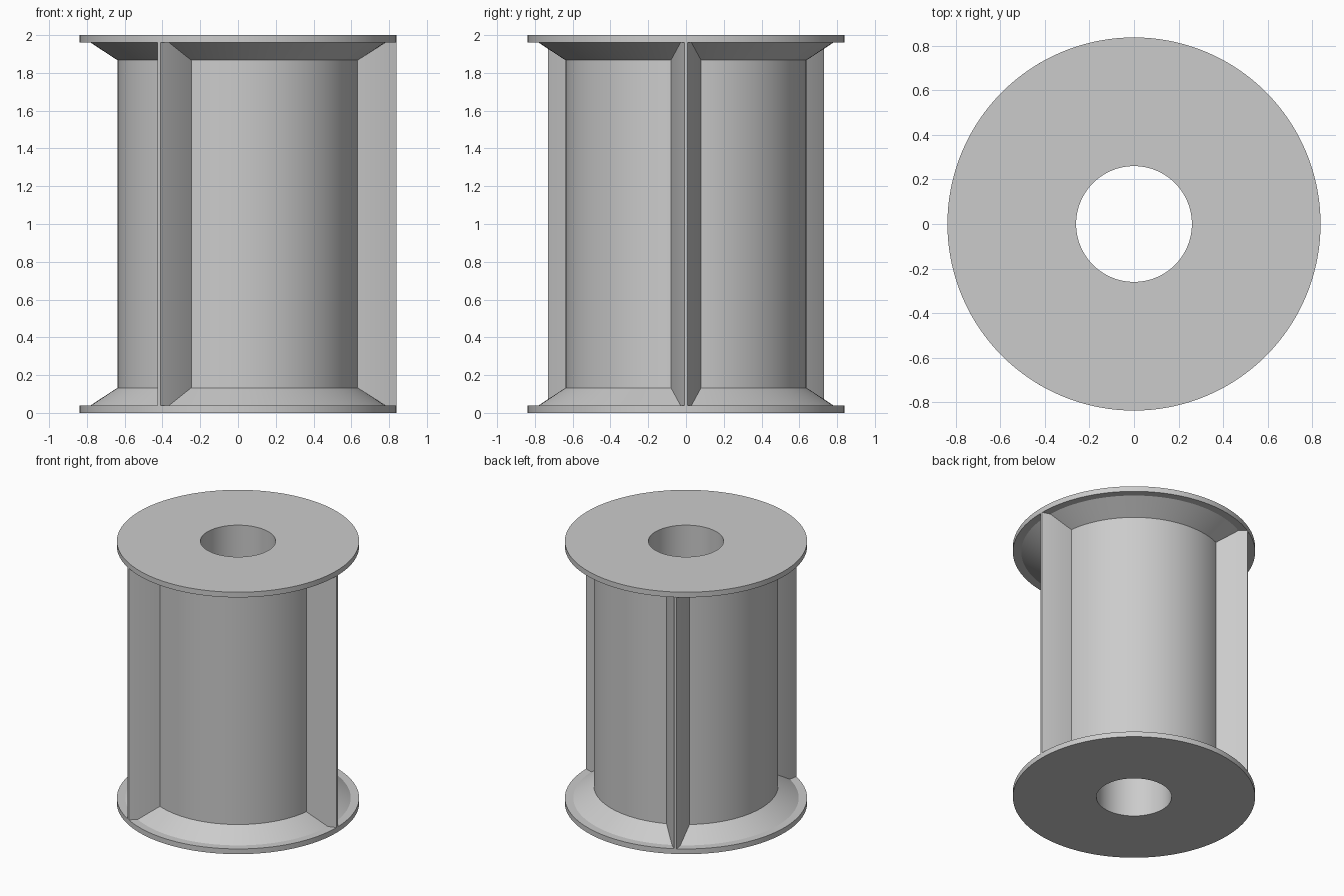
import bpy, bmesh, math
from mathutils import Matrix

cube = bpy.data.objects.get("Cube")
if cube:
    bpy.data.objects.remove(cube)

grey = bpy.data.materials.new("light grey")
grey.use_nodes = True
GREY = (0.6, 0.6, 0.6, 1)
grey.diffuse_color = GREY
grey.node_tree.nodes["Principled BSDF"].inputs["Base Color"].default_value = GREY

HEIGHT, RIM, CORE, HOLE = 2.0, 0.838, 0.638, 0.26
FLANGE, SEGMENTS = 0.04, 128


def finish(name, bm):
    bmesh.ops.recalc_face_normals(bm, faces=bm.faces[:])
    mesh = bpy.data.meshes.new(name)
    bm.to_mesh(mesh)
    bm.free()
    mesh.materials.append(grey)
    obj = bpy.data.objects.new(name, mesh)
    bpy.context.collection.objects.link(obj)
    bpy.ops.object.select_all(action='DESELECT')
    obj.select_set(True)
    bpy.context.view_layer.objects.active = obj
    bpy.ops.object.shade_smooth_by_angle(angle=math.radians(20))
    return obj


# Spool: closed half profile mirrored in height, then revolved
lower = [(HOLE, 0), (RIM, 0), (RIM, FLANGE), (0.78, FLANGE), (CORE, 0.133)]
profile = lower + [(r, HEIGHT - z) for r, z in reversed(lower)]
bm = bmesh.new()
verts = [bm.verts.new((r, 0, z)) for r, z in profile]
edges = [bm.edges.new((v, verts[i - 1])) for i, v in enumerate(verts)]
bmesh.ops.spin(bm, geom=verts + edges, cent=(0, 0, 0), axis=(0, 0, 1),
               angle=math.tau, steps=SEGMENTS, use_duplicate=False)
bmesh.ops.remove_doubles(bm, verts=bm.verts[:], dist=0.0001)
finish("spool", bm)

# Three tapered fins, narrow at the rim and rooted in the core
section = [(0.6, -0.08), (0.633, -0.08), (RIM, -0.009),
           (RIM, 0.009), (0.633, 0.08), (0.6, 0.08)]
for i, name in enumerate(("left_fin", "back_right_fin", "front_right_fin")):
    bm = bmesh.new()
    face = bm.faces.new([bm.verts.new((x, y, FLANGE)) for x, y in section])
    top = bmesh.ops.extrude_face_region(bm, geom=[face])["geom"]
    bmesh.ops.translate(bm, vec=(0, 0, HEIGHT - 2 * FLANGE),
                        verts=[g for g in top if isinstance(g, bmesh.types.BMVert)])
    bm.transform(Matrix.Rotation(i * math.tau / 3, 4, 'Z'))
    finish(name, bm)
